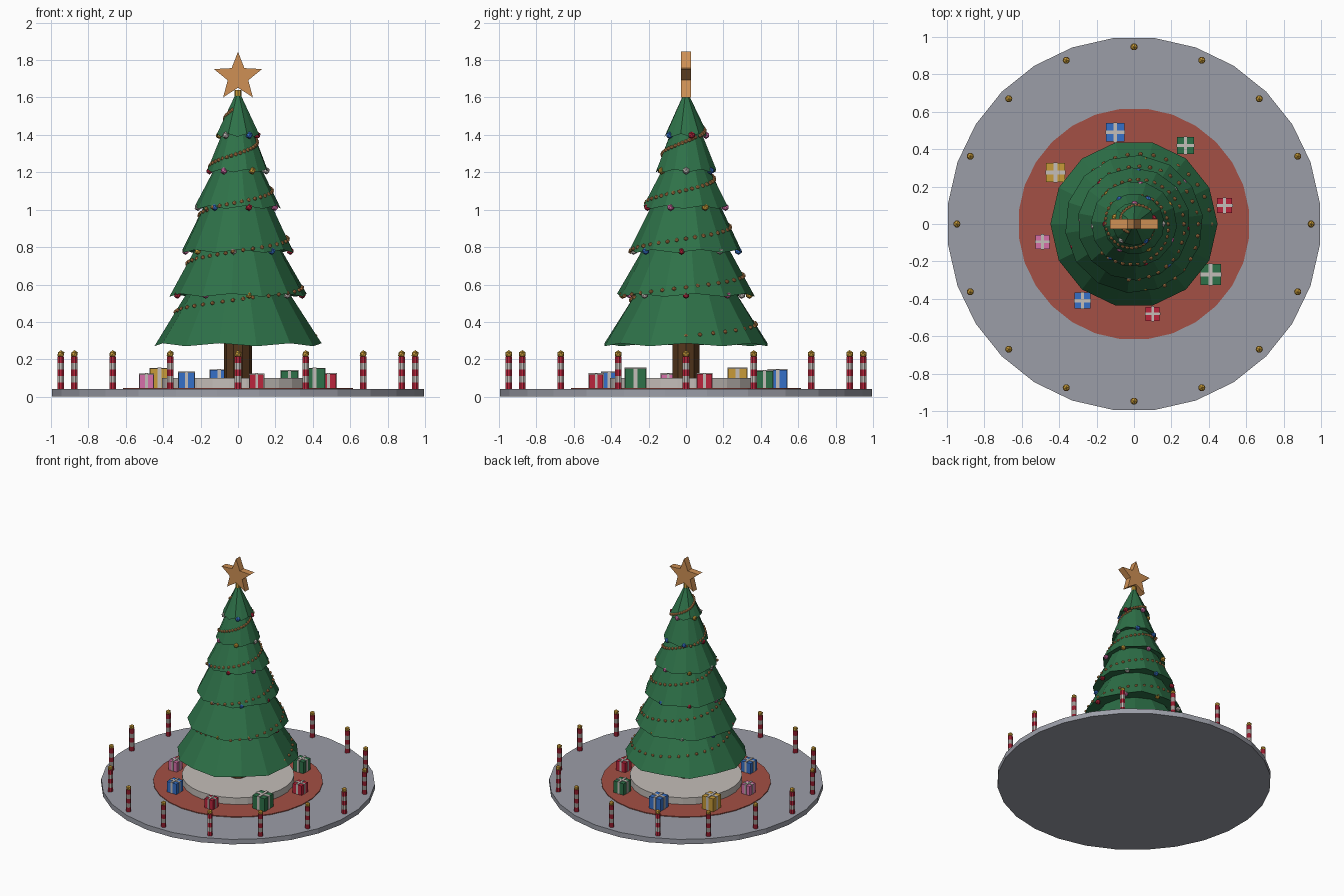
import bpy, bmesh, math
from mathutils import Matrix, Vector

cube = bpy.data.objects.get("Cube")
if cube:
    bpy.data.objects.remove(cube, do_unlink=True)


def material(name, *rgb):
    m = bpy.data.materials.new(name)
    m.use_nodes = True
    m.diffuse_color = (*rgb, 1)
    m.node_tree.nodes["Principled BSDF"].inputs["Base Color"].default_value = (*rgb, 1)
    return m


GREY = material("stone grey", .33, .34, .39)
RUG = material("rug red", .37, .08, .058)
WHITE = material("warm white", .55, .51, .48)
BROWN = material("bark brown", .09, .038, .012)
GREEN = material("fir green", .027, .165, .065)
ORANGE = material("copper orange", .62, .28, .09)
RED = material("bright red", .5, .018, .045)
BLUE = material("bright blue", .035, .16, .58)
PINK = material("pink", .68, .16, .4)
GOLD = material("gold", .58, .33, .04)


def finish(bm, name, *mats):
    """Turn a bmesh into a flat-shaded object."""
    bmesh.ops.recalc_face_normals(bm, faces=bm.faces)
    mesh = bpy.data.meshes.new(name)
    bm.to_mesh(mesh)
    bm.free()
    for m in mats:
        mesh.materials.append(m)
    obj = bpy.data.objects.new(name, mesh)
    bpy.context.collection.objects.link(obj)
    return obj


def loft(bm, n, profile, centre=(0, 0), phase=0.0, teeth=0.0, bands=()):
    """Stack n-sided rings of (radius, z); teeth lifts every other bottom corner."""
    rings = []
    for level, (r, z) in enumerate(profile):
        ring = []
        for i in range(n):
            a = phase + math.tau * i / n
            lift = teeth * ((i + 1) % 2) if level == 0 else 0
            ring.append(bm.verts.new((centre[0] + r * math.cos(a),
                                      centre[1] + r * math.sin(a), z + lift)))
        rings.append(ring)
    for level, (low, high) in enumerate(zip(rings, rings[1:])):
        for i in range(n):
            j = (i + 1) % n
            f = bm.faces.new((low[i], low[j], high[j], high[i]))
            if bands:
                f.material_index = bands[level % len(bands)]
    bm.faces.new(rings[0][::-1])
    bm.faces.new(rings[-1])


def drum(name, mat, n, r, z0, z1, phase=0.0):
    bm = bmesh.new()
    loft(bm, n, [(r, z0), (r, z1)], phase=phase)
    return finish(bm, name, mat)


def ball(bm, r, place, index=0):
    made = bmesh.ops.create_icosphere(bm, subdivisions=1, radius=r,
                                      matrix=Matrix.Translation(place))
    for f in {f for v in made["verts"] for f in v.link_faces}:
        f.material_index = index


def box(bm, size, place, index=0):
    made = bmesh.ops.create_cube(bm, size=1, matrix=Matrix.Translation(place)
                                 @ Matrix.Diagonal((*size, 1)))
    for f in {f for v in made["verts"] for f in v.link_faces}:
        f.material_index = index


def polar(r, a, z):
    return Vector((r * math.cos(a), r * math.sin(a), z))


# Ground, rug, plinth and trunk
drum("base", GREY, 28, 1.0, 0, .04, math.pi / 28)
drum("rug", RUG, 28, .62, .04, .046, math.pi / 28)
drum("plinth", WHITE, 28, .41, .046, .1, math.pi / 28)
drum("trunk", BROWN, 10, .075, .1, .32)

# Tree tiers: rim radius, rim height, top radius, top height
TIERS = [(.447, .27, .27, .56), (.37, .535, .225, .80), (.302, .77, .175, 1.04),
         (.23, 1.005, .12, 1.23), (.163, 1.2, .08, 1.42), (.115, 1.39, .012, 1.62)]
for k, (r0, z0, r1, z1) in enumerate(TIERS):
    bm = bmesh.new()
    loft(bm, 14, [(r0, z0), (r1, z1)], phase=k * .13, teeth=.016)
    finish(bm, f"tree_tier_{k + 1}", GREEN)


def surface_radius(z):
    r0, z0, r1, z1 = [t for t in TIERS if t[1] <= z][-1]
    return r0 + (r1 - r0) * (z - z0) / (z1 - z0)


# Bead garland climbing around the tree
bm = bmesh.new()
PER_TURN = 34
for i in range(int(PER_TURN * 4.7)):
    a = math.tau * i / PER_TURN
    z = .325 + .26 * i / PER_TURN
    ball(bm, .012, polar(surface_radius(z), a, z))
finish(bm, "garland", ORANGE)

# Baubles hanging at the tier rims
bm = bmesh.new()
for k, (r0, z0, r1, z1) in enumerate(TIERS[1:]):
    count = 9 - k
    for i in range(count):
        a = math.tau * i / count + k * .7
        ball(bm, .02, polar(r0 * .93, a, z0 + .008), (i * 2 + k) % 5)
finish(bm, "baubles", RED, WHITE, PINK, BLUE, GOLD)

# Star on its stub
drum("star_stub", GOLD, 8, .018, 1.57, 1.64)
bm = bmesh.new()
sides = []
for y in (-.026, .026):
    ring = []
    for i in range(10):
        p = polar(.135 if i % 2 == 0 else .058, math.pi / 2 + math.pi * i / 5, 0)
        ring.append(bm.verts.new((p.x, y, 1.71 + p.y)))
    sides.append(ring)
    bm.faces.new(ring)
for i in range(10):
    j = (i + 1) % 10
    bm.faces.new((sides[0][i], sides[0][j], sides[1][j], sides[1][i]))
finish(bm, "star", ORANGE)

# Ring of striped posts with gold knobs
posts, knobs = bmesh.new(), bmesh.new()
for i in range(16):
    p = polar(.947, math.tau * i / 16, .228)
    loft(posts, 8, [(.019, .04 + .035 * s) for s in range(6)], (p.x, p.y),
         math.pi / 8, bands=(0, 1))
    ball(knobs, .021, p)
finish(posts, "striped_posts", RED, WHITE)
finish(knobs, "post_knobs", GOLD)

# Wrapped presents: x, y, width, top height, paper
GIFTS = [(-.10, .49, .10, .142, BLUE), (.275, .42, .09, .138, GREEN),
         (.485, .10, .08, .122, RED), (.41, -.27, .11, .15, GREEN),
         (.10, -.48, .075, .12, RED), (-.275, -.41, .085, .13, BLUE),
         (-.49, -.095, .075, .12, PINK), (-.42, .275, .10, .15, GOLD)]
for k, (x, y, w, top, paper) in enumerate(GIFTS):
    bm = bmesh.new()
    h = top - .046
    mid = .046 + h / 2
    box(bm, (w, w, h), (x, y, mid))
    band = w * .2
    box(bm, (w + .006, band, h + .004), (x, y, mid + .002), 1)
    box(bm, (band, w + .006, h + .006), (x, y, mid + .003), 1)
    finish(bm, f"present_{k + 1}", paper, WHITE)
